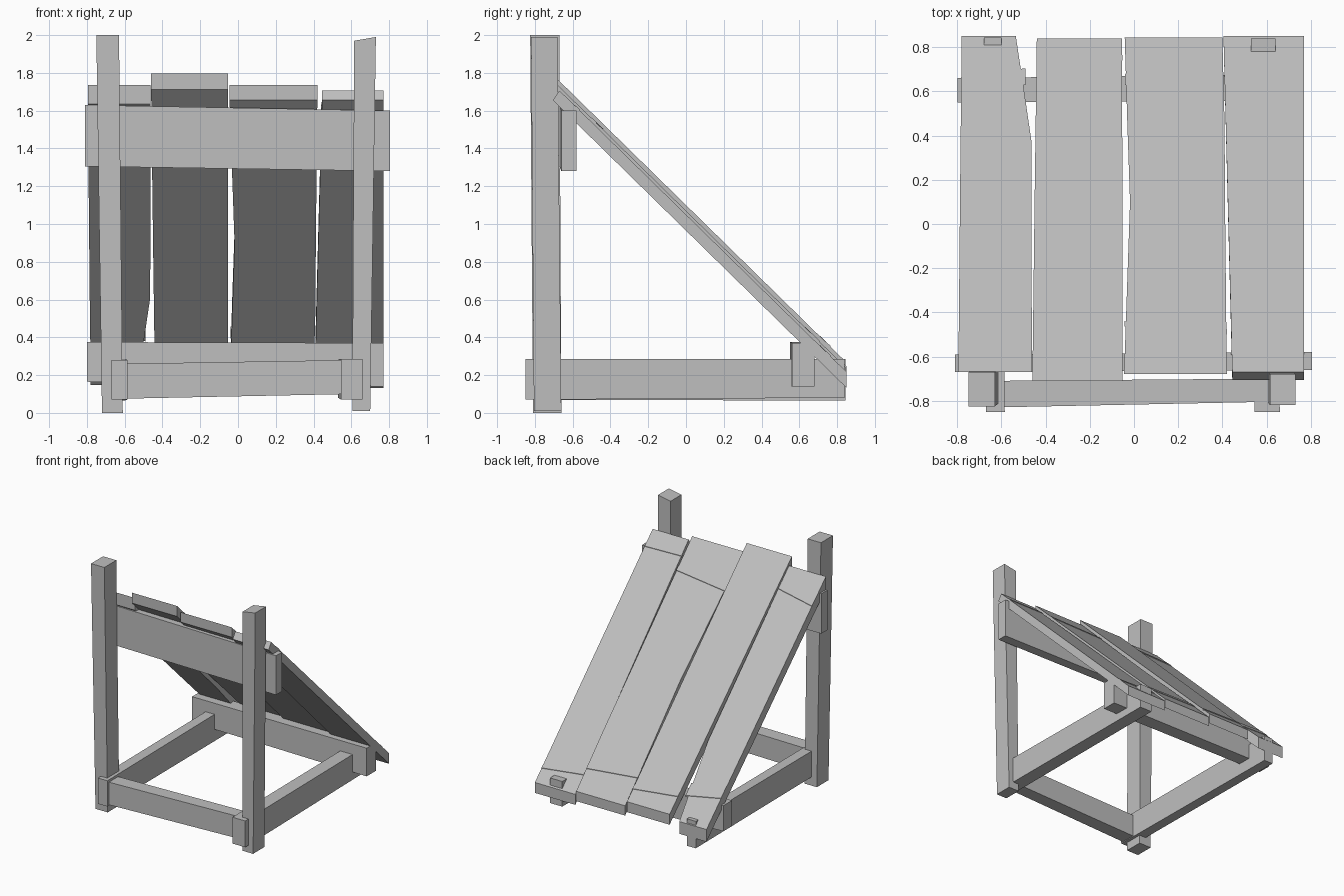
import bpy, bmesh

cube = bpy.data.objects.get("Cube")
if cube:
    bpy.data.objects.remove(cube, do_unlink=True)

wood = bpy.data.materials.new("grey_wood")
wood.use_nodes = True
GREY = (0.52, 0.52, 0.52, 1)
wood.diffuse_color = GREY
wood.node_tree.nodes["Principled BSDF"].inputs["Base Color"].default_value = GREY


def loft(name, sections):
    """Join four-cornered sections into one closed, flat-faced solid."""
    bm = bmesh.new()
    rings = [[bm.verts.new(p) for p in s] for s in sections]
    for a, b in zip(rings, rings[1:]):
        for i in range(4):
            j = (i + 1) % 4
            bm.faces.new((a[i], a[j], b[j], b[i]))
    bm.faces.new(rings[0])
    bm.faces.new(rings[-1])
    bmesh.ops.recalc_face_normals(bm, faces=bm.faces)
    mesh = bpy.data.meshes.new(name)
    bm.to_mesh(mesh)
    bm.free()
    mesh.materials.append(wood)
    obj = bpy.data.objects.new(name, mesh)
    bpy.context.collection.objects.link(obj)
    return obj


def bar(name, axis, start, end):
    """Hand-cut timber: each end is (position, u0, u1, v0, v1) across the axis."""
    sections = []
    for pos, u0, u1, v0, v1 in (start, end):
        ring = []
        for u, v in ((u0, v0), (u1, v0), (u1, v1), (u0, v1)):
            p = [u, v]
            p.insert(axis, pos)
            ring.append(p)
        sections.append(ring)
    return loft(name, sections)


X, Y, Z = 0, 1, 2
SLOPE = -0.98

# Upright posts
right_post = bar("right_post", Z, (0, -0.72, -0.61, -0.81, -0.66),
                 (2, -0.75, -0.63, -0.825, -0.67))
left_post = bar("left_post", Z, (0.01, 0.605, 0.70, -0.805, -0.66),
                (1.98, 0.615, 0.73, -0.82, -0.68))
for v in left_post.data.vertices:      # slanted saw cut on top
    if v.co.z > 1:
        v.co.z += 0.01 if v.co.x > 0.67 else -0.01

# Ground frame
bar("right_side_rail", Y, (-0.85, -0.67, -0.585, 0.07, 0.28),
    (0.845, -0.68, -0.60, 0.065, 0.285))
bar("left_side_rail", Y, (-0.85, 0.545, 0.66, 0.07, 0.285),
    (0.84, 0.53, 0.64, 0.08, 0.285))
bar("front_rail", X, (-0.62, -0.83, -0.71, 0.075, 0.26),
    (0.60, -0.805, -0.70, 0.10, 0.28))
bar("back_rail", X, (-0.80, 0.55, 0.66, 0.165, 0.375),
    (0.77, 0.56, 0.68, 0.14, 0.37))

# Upper beam behind the posts
bar("upper_beam", X, (-0.81, -0.67, -0.59, 1.305, 1.63),
    (0.805, -0.66, -0.58, 1.28, 1.60))


def plank(name, height, thick, stations, bevel=0):
    """Sloping roof board; stations are (y, x_low, x_high) from top to foot."""
    sections = []
    for i, (y, x0, x1) in enumerate(stations):
        top = height + SLOPE * y
        back = bevel if i == 0 else 0
        sections.append([(x0, y, top - thick), (x1, y, top - thick),
                         (x1, y + back, top + SLOPE * back),
                         (x0, y + back, top + SLOPE * back)])
    return loft(name, sections)


def band(name, height, x0, x1, y0, y1, width):
    """Thin slanted strip lying on a board."""
    sections = []
    for x, y in ((x0, y0), (x1, y1)):
        ring = []
        for dy, lift in ((0, -0.01), (width, -0.01), (width, 0.004), (0, 0.004)):
            ring.append((x, y + dy, height + SLOPE * (y + dy) + lift))
        sections.append(ring)
    return loft(name, sections)


# Roof boards
plank("roof_board_1", 1.08, 0.10, [(-0.67, -0.795, -0.462), (0.38, -0.785, -0.465),
                                   (0.62, -0.782, -0.50), (0.85, -0.78, -0.535)])
plank("roof_board_2", 1.10, 0.085, [(-0.71, -0.46, -0.052), (0.1, -0.45, -0.052),
                                    (0.84, -0.44, -0.055)])
plank("roof_board_3", 1.07, 0.08, [(-0.68, -0.045, 0.42), (0.1, -0.018, 0.412),
                                   (0.45, -0.03, 0.41), (0.845, -0.042, 0.40)])
plank("roof_board_4", 1.05, 0.085, [(-0.705, 0.445, 0.77), (0.85, 0.405, 0.77)], 0.035)

# Strips across the boards
band("strip_1_low", 1.08, -0.782, -0.49, 0.59, 0.63, 0.075)
band("strip_1_high", 1.08, -0.794, -0.463, -0.53, -0.57, 0.04)
band("strip_2_low", 1.10, -0.442, -0.053, 0.71, 0.74, 0.025)
band("strip_3_low", 1.07, -0.04, 0.403, 0.63, 0.66, 0.05)
band("strip_3_high", 1.07, -0.043, 0.42, -0.465, -0.50, 0.025)
band("strip_4_low", 1.05, 0.41, 0.77, 0.71, 0.74, 0.025)
band("strip_4_high", 1.05, 0.44, 0.77, -0.59, -0.585, 0.02)
